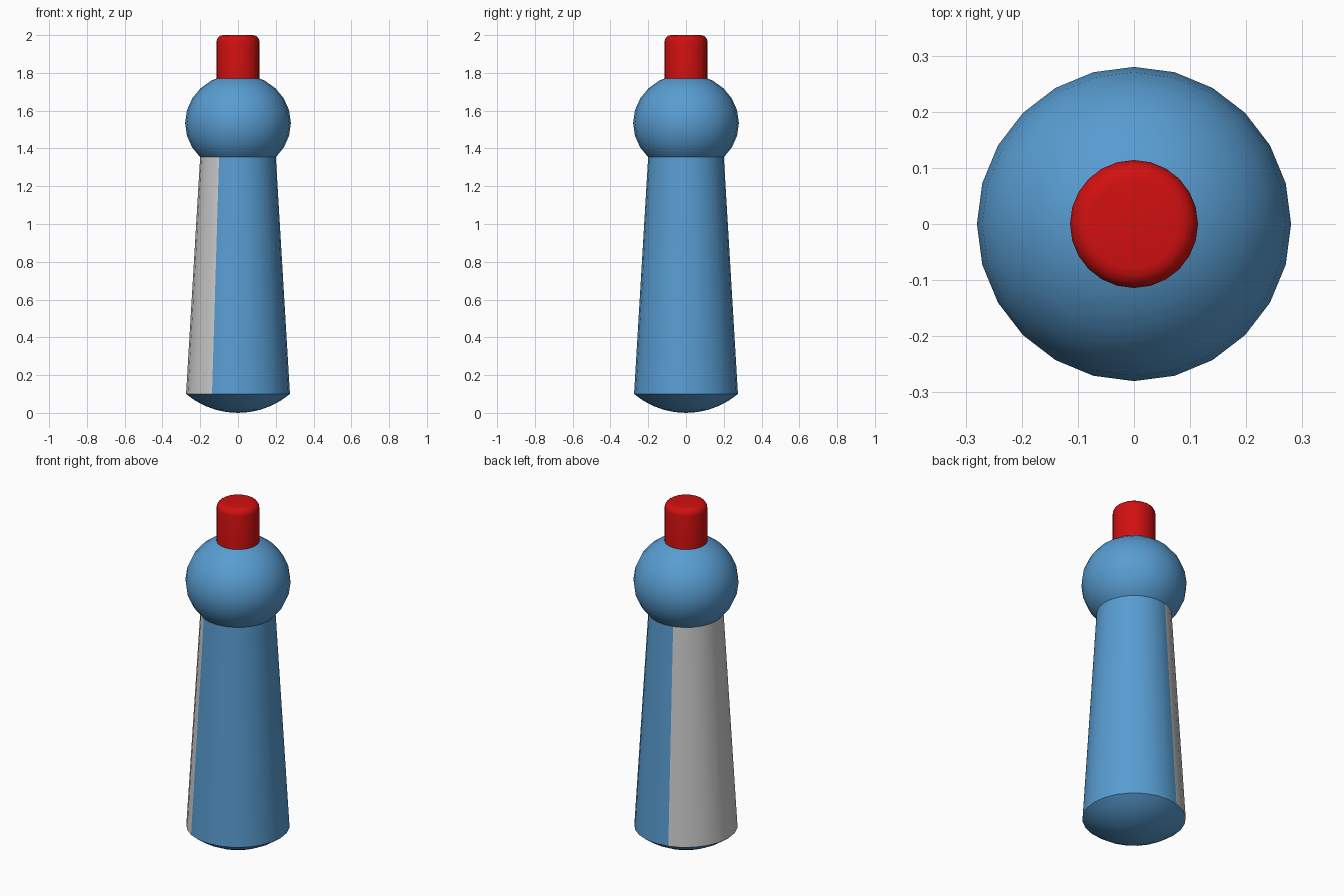
import bpy, bmesh, math

if "Cube" in bpy.data.objects:
    bpy.data.objects.remove(bpy.data.objects["Cube"], do_unlink=True)

SIDES = 24


def material(name, rgb):
    m = bpy.data.materials.new(name)
    m.use_nodes = True
    m.diffuse_color = (*rgb, 1)
    m.node_tree.nodes["Principled BSDF"].inputs["Base Color"].default_value = (*rgb, 1)
    return m


blue = material("blue", (0.098, 0.335, 0.64))
red = material("red", (0.64, 0.005, 0.005))
grey = material("light grey", (0.62, 0.62, 0.62))


def lathe(name, profile, mats, sides=SIDES):
    """Revolve (radius, height) points around z; open ends get a flat cap."""
    bm = bmesh.new()
    rings = []
    for r, z in profile:
        if r < 1e-5:
            rings.append([bm.verts.new((0, 0, z))] * sides)
        else:
            rings.append([bm.verts.new((r * math.cos(i * math.tau / sides),
                                        r * math.sin(i * math.tau / sides), z))
                          for i in range(sides)])
    for low, high in zip(rings, rings[1:]):
        for i in range(sides):
            j = (i + 1) % sides
            corners = [low[i], low[j], high[j], high[i]]
            bm.faces.new(list(dict.fromkeys(corners)))
    for ring in (rings[0], rings[-1]):
        if ring[0] is not ring[1]:
            bm.faces.new(ring)
    bmesh.ops.recalc_face_normals(bm, faces=bm.faces)
    me = bpy.data.meshes.new(name)
    bm.to_mesh(me)
    bm.free()
    for m in mats:
        me.materials.append(m)
    ob = bpy.data.objects.new(name, me)
    bpy.context.collection.objects.link(ob)
    bpy.ops.object.select_all(action="DESELECT")
    ob.select_set(True)
    bpy.context.view_layer.objects.active = ob
    bpy.ops.object.shade_smooth_by_angle(angle=math.radians(35))
    return ob


# Tapered body on a shallow rounded base
R, H = 0.275, 0.1
cap_r = (R * R + H * H) / (2 * H)
half = math.asin(R / cap_r)
base = [(cap_r * math.sin(half * k / 5), cap_r * (1 - math.cos(half * k / 5)))
        for k in range(6)]
body = lathe("tapered_body", base + [(0.2, 1.36)], [blue, grey])

# Grey panel on one side of the body wall
for p in body.data.polygons:
    angle = math.degrees(math.atan2(p.center.y, p.center.x)) % 360
    if p.center.z > 0.3 and p.center.z < 1.3 and 105 < angle < 240:
        p.material_index = 1

# Slightly flattened ball
ball = [(0.28 * math.cos(a), 1.535 + 0.26 * math.sin(a))
        for a in (math.radians(15 * k) for k in range(-6, 7))]
lathe("ball", ball, [blue])

# Red tip with a rounded top edge
edge = 0.035
tip = [(0.114, 1.7)] + [
    (0.114 - edge + edge * math.cos(a), 2 - edge + edge * math.sin(a))
    for a in (math.pi / 2 * k / 4 for k in range(5))]
lathe("red_tip", tip, [red])
